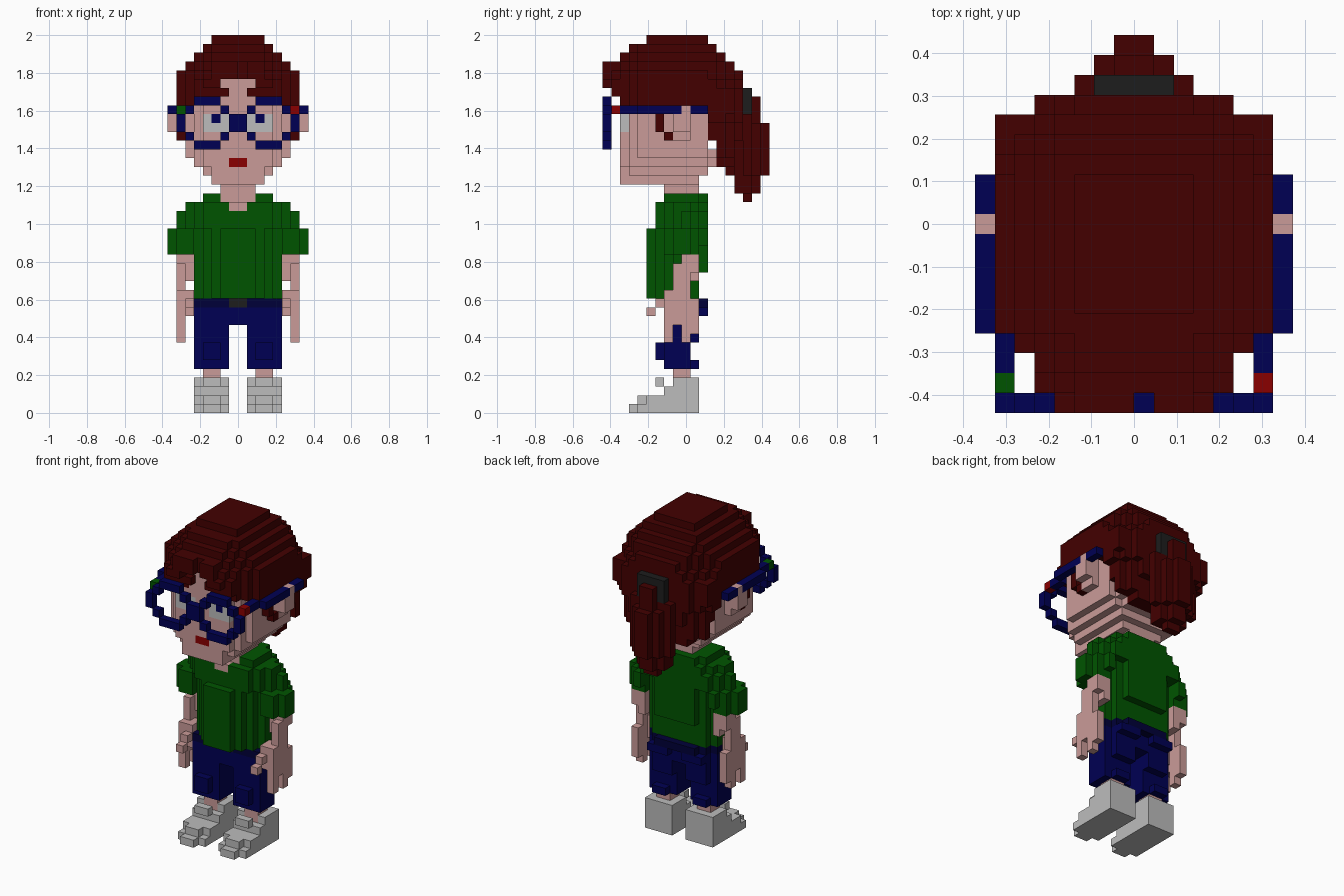
import bpy

cube = bpy.data.objects.get("Cube")
if cube:
    bpy.data.objects.remove(cube, do_unlink=True)

S = 2 / 43          # edge of one block; the figure is 16 x 19 x 43 blocks
cells = {}          # (x, y, z) block -> part name


def block(part, a0, a1, y0, y1, z0, z1, sides=(1, -1)):
    """Fill a block range; a counts outward from the centre plane and is mirrored."""
    for a in range(a0, a1):
        for y in range(y0, y1):
            for z in range(z0, z1):
                for s in sides:
                    key = (a if s > 0 else -a - 1, y, z)
                    if part:
                        cells[key] = part
                    else:
                        cells.pop(key, None)


def slab(part, z0, z1, half, y0, y1, front=0, back=0):
    """Centred slab with its front and back corners cut off diagonally."""
    for y in range(y0, y1):
        cut = max(0, front - (y - y0), back - (y1 - 1 - y))
        block(part, 0, half - cut, y, y + 1, z0, z1)


# ---- hair: rounded cap, then the sides and nape
for layer in [(42, 43, 3, 5, 12), (41, 42, 4, 3, 13, 1), (40, 41, 5, 2, 14, 2, 1),
              (39, 40, 6, 1, 15, 3, 2), (39, 40, 3, 0, 1), (38, 39, 7, 1, 16, 3, 4),
              (38, 39, 3, 0, 1), (37, 38, 7, 1, 16, 3, 3), (37, 38, 5, 1, 2),
              (37, 38, 4, 0, 1), (36, 37, 7, 2, 16, 2, 2), (36, 37, 5, 1, 2),
              (35, 37, 7, 5, 15), (35, 36, 7, 3, 16, 2, 2), (34, 35, 7, 11, 15),
              (34, 35, 5, 15, 16), (33, 34, 7, 12, 16, 0, 2), (31, 33, 6, 12, 16, 0, 2),
              (29, 31, 6, 13, 15, 0, 1), (28, 29, 4, 13, 15)]:
    slab("hair", *layer)
# parting in the fringe
block(None, 0, 2, 0, 2, 37, 38)
block(None, 0, 1, 0, 2, 36, 37)
block(None, 0, 1, 0, 1, 37, 40, (1,))

# ---- head, narrowing to the chin
for layer in [(30, 36, 6, 2, 12, 2), (30, 38, 4, 2, 12), (29, 30, 6, 2, 13, 2, 1),
              (28, 29, 5, 2, 13, 1, 1), (27, 28, 4, 2, 12, 1), (26, 27, 3, 2, 11)]:
    slab("head", *layer)
block("hair", 2, 5, 2, 3, 35, 38)          # fringe against the brow and temples
block("hair", 1, 2, 2, 3, 36, 37)
block("hair", 4, 6, 3, 4, 35, 36)
block("hair", 5, 7, 4, 5, 35, 36)
block("neck", 0, 2, 7, 11, 24, 26)

# ---- ears, sideburns, eyes, mouth
block("ear", 6, 8, 8, 10, 32, 34)
block("ear", 6, 7, 8, 10, 31, 35)
block("ear", 7, 8, 9, 10, 34, 35)
block("sideburn", 6, 7, 6, 7, 32, 34)
block("sideburn", 6, 7, 7, 8, 31, 32)
block("eye", 1, 4, 2, 3, 32, 34)
block("pupil", 2, 3, 2, 3, 33, 34)
block("mouth", 0, 1, 2, 3, 28, 29)

# ---- glasses: round rims, bridge, hinges and arms
for a0, a1, z0, z1 in [(2, 5, 35, 36), (1, 2, 34, 35), (5, 6, 34, 35), (6, 7, 32, 34),
                       (0, 1, 32, 34), (1, 2, 31, 32), (5, 6, 31, 32), (2, 5, 30, 31)]:
    block("glasses", a0, a1, 0, 1, z0, z1)
block("glasses", 6, 7, 2, 4, 34, 35)
block("glasses", 7, 8, 4, 9, 34, 35)
block("glasses", 7, 8, 10, 12, 34, 35)
block("left_hinge", 6, 7, 1, 2, 34, 35, (1,))
block("right_hinge", 6, 7, 1, 2, 34, 35, (-1,))

# ---- ponytail and its tie
for half, y, z0, z1 in [(1, 14, 27, 31), (2, 15, 25, 31), (3, 16, 27, 34), (1, 16, 24, 34),
                        (2, 16, 25, 27), (2, 17, 27, 33), (1, 17, 25, 36), (1, 18, 27, 33)]:
    block("ponytail", 0, half, y, y + 1, z0, z1)
block("hair_tie", 0, 2, 16, 17, 34, 37)

# ---- shirt: torso, shoulders, sleeves
for layer in [(13, 16, 5, 5, 11, 3, 1), (16, 21, 5, 5, 12, 3, 2), (21, 23, 7, 6, 12, 3, 2),
              (23, 24, 6, 6, 12, 2, 2), (24, 25, 4, 7, 12, 0, 1)]:
    slab("shirt", *layer)
block("shirt", 5, 7, 7, 11, 18, 21)
block("shirt", 5, 6, 11, 12, 19, 21)
block("shirt", 7, 8, 8, 10, 18, 21)
block("neck", 0, 2, 7, 11, 24, 25)
block("neck", 0, 1, 6, 7, 23, 24)

# ---- arms and hands
for z0, z1, y0, y1 in [(16, 18, 9, 11), (14, 17, 8, 10), (13, 14, 7, 10), (10, 13, 7, 11),
                       (8, 10, 7, 8), (9, 10, 9, 11), (8, 9, 9, 10)]:
    block("arm", 6, 7, y0, y1, z0, z1)
block("arm", 5, 6, 9, 11, 15, 18)
block("arm", 5, 6, 7, 9, 11, 14)
block("arm", 5, 6, 6, 7, 12, 13)
block("arm", 5, 6, 5, 6, 11, 12)

# ---- shorts, belt and buckle
slab("shorts", 10, 12, 5, 7, 11, 0, 1)
block("shorts", 1, 4, 11, 12, 11, 12)
slab("belt", 12, 13, 5, 7, 12, 0, 2)
block("buckle", 0, 1, 7, 8, 12, 13)
block("shorts", 1, 5, 7, 10, 5, 10)
block("shorts", 1, 4, 10, 11, 8, 10)
block("shorts", 2, 4, 6, 7, 6, 8)
block("shorts", 2, 4, 10, 11, 5, 6)

# ---- shins and shoes
block("shin", 2, 4, 8, 10, 3, 5)
block("shoe", 1, 5, 4, 11, 0, 1)
block("shoe", 2, 4, 3, 4, 0, 1)
block("shoe", 1, 5, 5, 11, 1, 2)
block("shoe", 2, 4, 4, 5, 1, 2)
block("shoe", 1, 5, 7, 11, 2, 3)
block("shoe", 2, 4, 6, 7, 3, 4)
block("shoe", 1, 2, 8, 11, 3, 4)
block("shoe", 4, 5, 8, 11, 3, 4)
block("shoe", 2, 4, 10, 11, 3, 4)

# ---- colours, as sRGB bytes turned into linear values
COLOURS = {
    "dark_red_brown": (67, 0, 0), "skin": (202, 155, 152), "green": (0, 84, 0),
    "navy": (0, 0, 83), "dark_navy": (0, 0, 56), "light_grey": (188, 188, 188),
    "red": (138, 0, 0), "charcoal": (29, 29, 29)}
PART_COLOUR = {
    "hair": "dark_red_brown", "sideburn": "dark_red_brown", "ponytail": "dark_red_brown",
    "head": "skin", "neck": "skin", "ear": "skin", "arm": "skin", "shin": "skin",
    "eye": "light_grey", "shoe": "light_grey", "pupil": "navy", "glasses": "navy",
    "shorts": "navy", "belt": "dark_navy", "buckle": "charcoal", "hair_tie": "charcoal",
    "mouth": "red", "left_hinge": "red", "right_hinge": "green", "shirt": "green"}


def linear(byte):
    c = byte / 255
    return c / 12.92 if c <= 0.04045 else ((c + 0.055) / 1.055) ** 2.4


materials = {}
for name, rgb in COLOURS.items():
    mat = bpy.data.materials.new(name)
    mat.use_nodes = True
    colour = (*map(linear, rgb), 1)
    mat.diffuse_color = colour
    bsdf = next(n for n in mat.node_tree.nodes if n.type == "BSDF_PRINCIPLED")
    bsdf.inputs["Base Color"].default_value = colour
    materials[name] = mat


def build(part):
    """Make one mesh from the exposed sides of a part's blocks."""
    verts, faces = {}, []
    for cell in sorted(c for c, p in cells.items() if p == part):
        for axis in range(3):
            u, v = (axis + 1) % 3, (axis + 2) % 3
            for side in (0, 1):
                near = list(cell)
                near[axis] += 2 * side - 1
                if tuple(near) in cells:
                    continue
                quad = []
                for du, dv in ((0, 0), (1, 0), (1, 1), (0, 1)):
                    p = list(cell)
                    p[axis] += side
                    p[u] += du
                    p[v] += dv
                    quad.append(verts.setdefault(tuple(p), len(verts)))
                faces.append(quad if side else quad[::-1])
    mesh = bpy.data.meshes.new(part)
    mesh.from_pydata([(x * S, (y - 9.5) * S, z * S) for x, y, z in verts], [], faces)
    mesh.materials.append(materials[PART_COLOUR[part]])
    bpy.context.scene.collection.objects.link(bpy.data.objects.new(part, mesh))


for part in PART_COLOUR:
    build(part)
